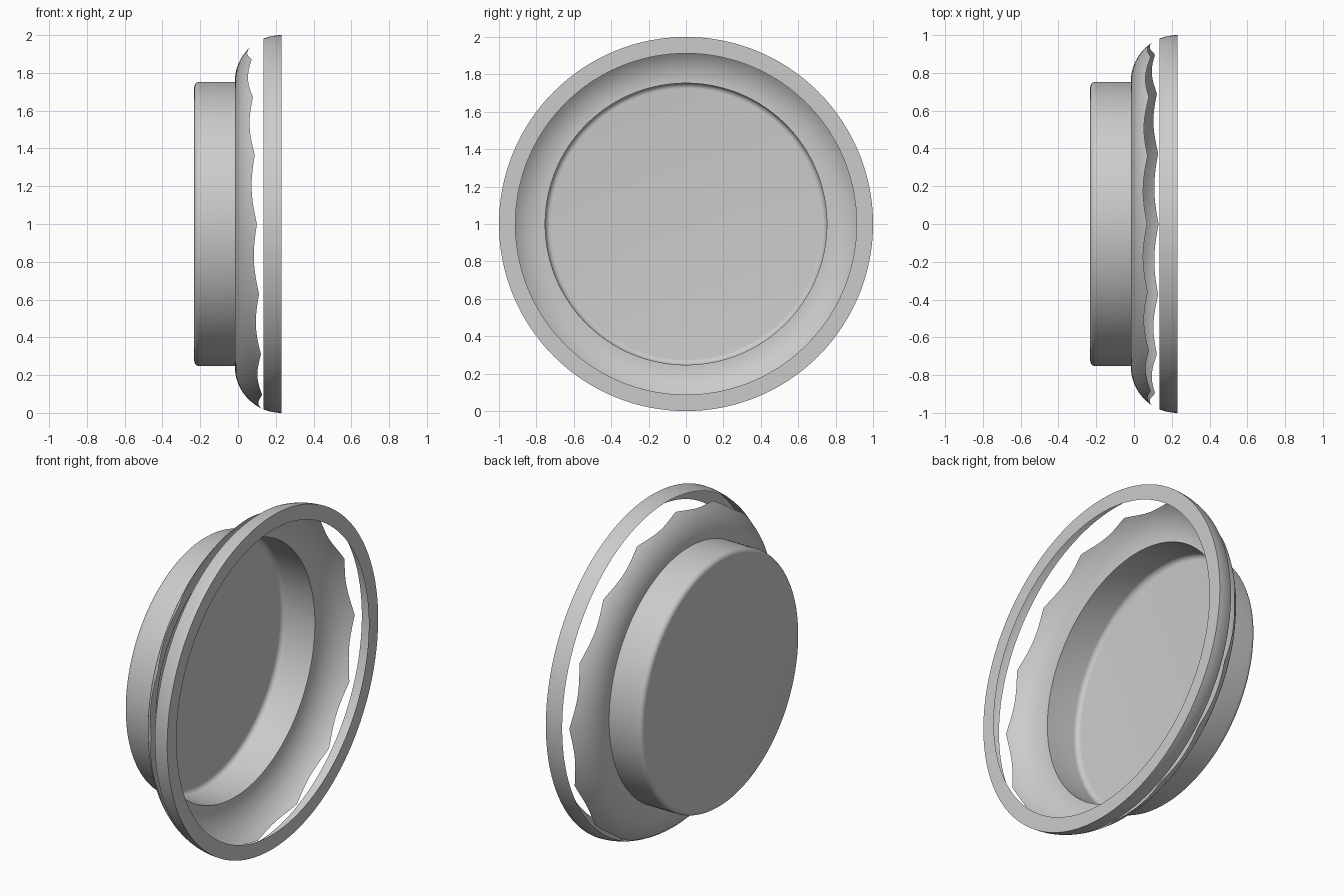
import bpy, bmesh
from math import sin, cos, pi, acos

if "Cube" in bpy.data.objects:
    bpy.data.objects.remove(bpy.data.objects["Cube"])

SEG = 192              # steps around the x axis (12 per scallop)
CUP_R = 0.753          # cup radius, where the flare starts
FLARE_R = 0.247        # radius of the quarter-circle flare
X_FRONT, X_BACK = 0.23, -0.232


def flare(t):
    """Point (x, radius) on the flare: t=0 at the cup, t=pi/2 at the rim."""
    return X_FRONT - FLARE_R * cos(t), CUP_R + FLARE_R * sin(t)


def flare_angle(x):
    return acos((X_FRONT - x) / FLARE_R)


def lathe(name, profile, cap_start=False):
    """Spin profile(angle) -> [(x, radius)] about the x axis at z = 1."""
    bm = bmesh.new()
    rings = []
    for i in range(SEG):
        a = 2 * pi * i / SEG
        rings.append([bm.verts.new((x, r * sin(a), 1 + r * cos(a)))
                      for x, r in profile(a)])
    for i in range(SEG):
        p, q = rings[i], rings[(i + 1) % SEG]
        for j in range(len(p) - 1):
            bm.faces.new((p[j], p[j + 1], q[j + 1], q[j]))
    if cap_start:
        bm.faces.new([ring[0] for ring in rings])
    bmesh.ops.recalc_face_normals(bm, faces=bm.faces)
    mesh = bpy.data.meshes.new(name)
    bm.to_mesh(mesh)
    bm.free()
    ob = bpy.data.objects.new(name, mesh)
    bpy.context.collection.objects.link(ob)
    bpy.ops.object.select_all(action='DESELECT')
    ob.select_set(True)
    bpy.context.view_layer.objects.active = ob
    bpy.ops.object.shade_smooth_by_angle(angle=pi / 6)
    return ob


# Cup: closed flat back, rounded back edge, straight wall
def cup_profile(a):
    f = 0.03
    pts = [(X_BACK + f * (1 - sin(k * pi / 12)), CUP_R - f * (1 - cos(k * pi / 12)))
           for k in range(6, -1, -1)]
    return pts + [(X_FRONT - FLARE_R, CUP_R)]


# Flared skirt: ends in 16 scallops, cut on a slant (longer at the bottom)
def skirt_profile(a):
    edge = 0.10 - 0.03 * cos(a) - 0.022 * abs(sin(8 * a))
    end = flare_angle(edge)
    return [flare(end * k / 14) for k in range(15)]


# Rim: last stretch of the flare plus a flat front ring
def rim_profile(a):
    start = flare_angle(0.135)
    pts = [flare(start + (pi / 2 - start) * k / 8) for k in range(9)]
    return pts + [(X_FRONT, 0.912)]


lathe("cup", cup_profile, cap_start=True)
lathe("scalloped_skirt", skirt_profile)
lathe("front_rim", rim_profile)
